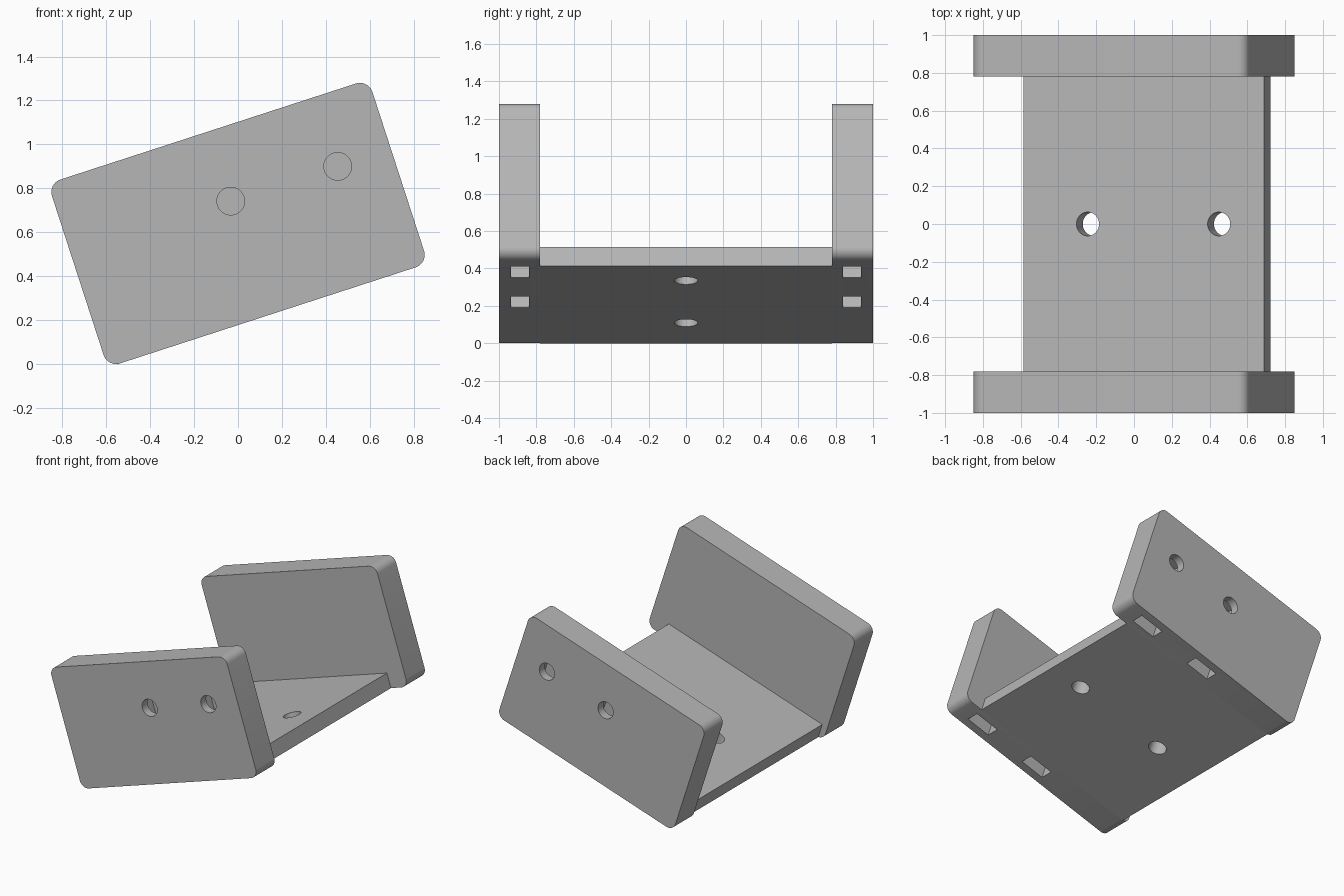
import bpy, bmesh, math
from mathutils import Matrix, Vector

cube = bpy.data.objects.get("Cube")
if cube:
    bpy.data.objects.remove(cube, do_unlink=True)

TILT = math.radians(18)
HALF_W, HALF_H, RADIUS = 0.767, 0.44, 0.06
INNER, OUTER = 0.78, 1.0
PLATE_TOP = -0.331
HOLE_R = 0.063

grey = bpy.data.materials.new("mid_grey")
grey.use_nodes = True
color = (0.47, 0.47, 0.47, 1)
grey.diffuse_color = color
grey.node_tree.nodes["Principled BSDF"].inputs["Base Color"].default_value = color


def make_object(name, bm):
    bmesh.ops.recalc_face_normals(bm, faces=bm.faces)
    mesh = bpy.data.meshes.new(name)
    bm.to_mesh(mesh)
    bm.free()
    mesh.materials.append(grey)
    obj = bpy.data.objects.new(name, mesh)
    bpy.context.collection.objects.link(obj)
    return obj


def box(name, low, high, radius=0):
    """Box between two corners, with optional rounding of the edges along y."""
    low, high = Vector(low), Vector(high)
    bm = bmesh.new()
    bmesh.ops.create_cube(bm, size=1)
    bmesh.ops.scale(bm, vec=high - low, verts=bm.verts)
    bmesh.ops.translate(bm, vec=(low + high) / 2, verts=bm.verts)
    if radius:
        edges = [e for e in bm.edges
                 if abs(e.verts[0].co.y - e.verts[1].co.y) > 0.01]
        bmesh.ops.bevel(bm, geom=edges, offset=radius, segments=10,
                        profile=0.5, affect='EDGES')
    return make_object(name, bm)


def rod(name, center, depth, axis):
    """Cylinder along the z axis, or along y."""
    bm = bmesh.new()
    turn = Matrix.Rotation(math.pi / 2, 4, 'X') if axis == 'Y' else Matrix()
    bmesh.ops.create_cone(bm, cap_ends=True, segments=48, radius1=HOLE_R,
                          radius2=HOLE_R, depth=depth,
                          matrix=Matrix.Translation(center) @ turn)
    return make_object(name, bm)


def cut(obj, cutters):
    bpy.context.view_layer.objects.active = obj
    for cutter in cutters:
        cutter.hide_render = True
        mod = obj.modifiers.new("cut", 'BOOLEAN')
        mod.operation = 'DIFFERENCE'
        mod.solver = 'EXACT'
        mod.object = cutter
        bpy.ops.object.modifier_apply(modifier=mod.name)
        bpy.data.objects.remove(cutter, do_unlink=True)


def finish(obj):
    """Smooth the round surfaces and lean the part with the whole bracket."""
    bpy.ops.object.select_all(action='DESELECT')
    obj.select_set(True)
    bpy.context.view_layer.objects.active = obj
    bpy.ops.object.shade_smooth_by_angle(angle=math.radians(30))
    obj.rotation_euler = (0, -TILT, 0)
    obj.location = (0, 0, 0.64)


# Base plate with two screw holes
plate = box("base_plate", (-0.722, -INNER, -HALF_H), (0.617, INNER, PLATE_TOP))
cut(plate, [rod("screw_cutter", (x, 0, -0.385), 0.4, 'Z') for x in (-0.365, 0.365)])
finish(plate)

# End panels, each with two blind bolt holes meeting nut slots open below
for name, side in (("front_panel", -1), ("back_panel", 1)):
    ys = sorted((side * INNER, side * OUTER))
    panel = box(name, (-HALF_W, ys[0], -HALF_H), (HALF_W, ys[1], HALF_H), RADIUS)
    cutters = []
    slot_ys = sorted((side * 0.84, side * 0.936))
    for x in (0, 0.512):
        cutters.append(box("slot_cutter", (x - 0.095, slot_ys[0], -0.6),
                           (x + 0.095, slot_ys[1], 0.205)))
        cutters.append(rod("bolt_cutter", (x, side * 0.975, 0.107), 0.25, 'Y'))
    cut(panel, cutters)
    finish(panel)
